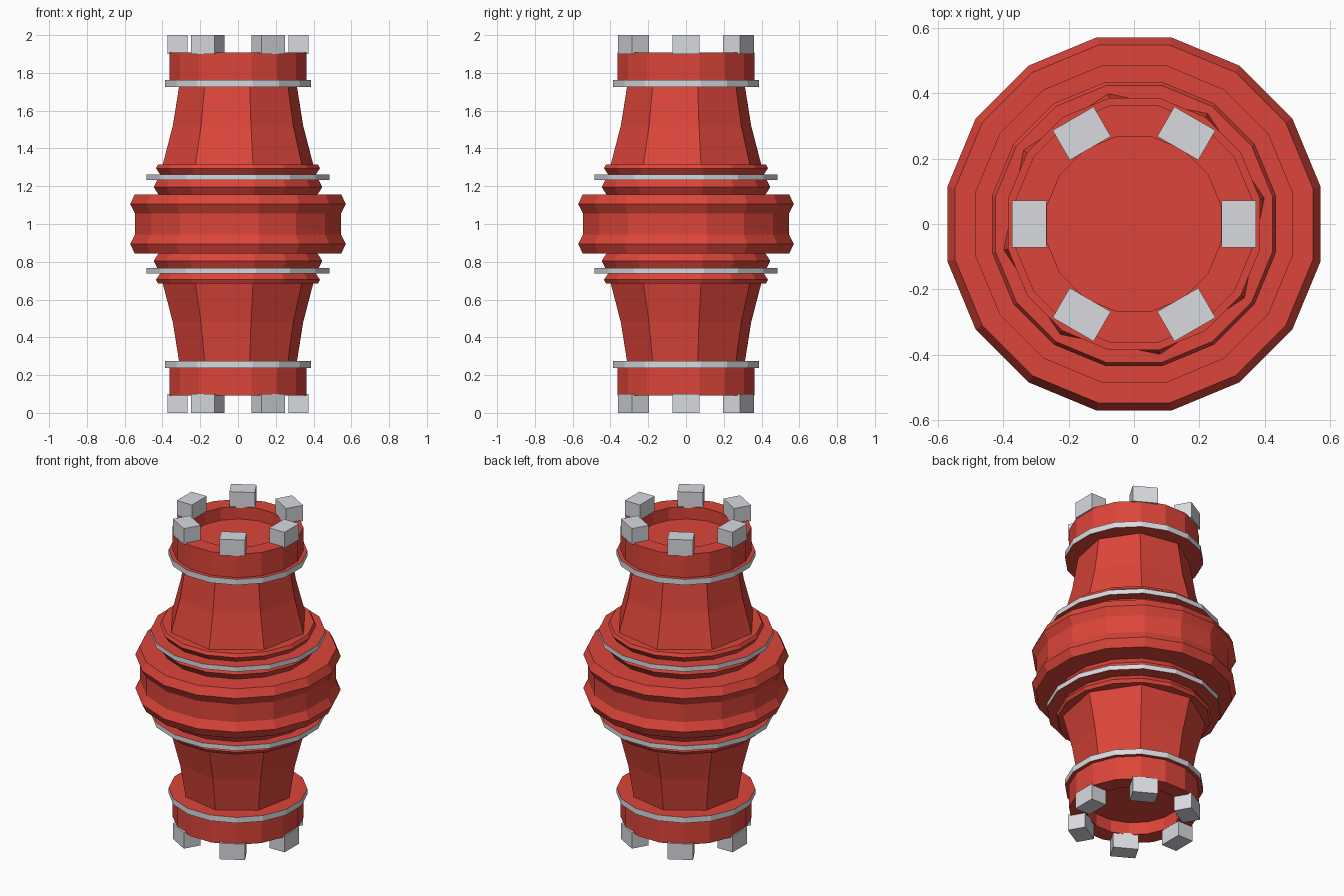
import bpy, bmesh, math
from mathutils import Matrix

cube = bpy.data.objects.get("Cube")
if cube:
    bpy.data.objects.remove(cube, do_unlink=True)


def make_material(name, rgb):
    mat = bpy.data.materials.new(name)
    mat.use_nodes = True
    mat.diffuse_color = (*rgb, 1)
    mat.node_tree.nodes["Principled BSDF"].inputs["Base Color"].default_value = (*rgb, 1)
    return mat


RED = make_material("painted red", (0.72, 0.06, 0.042))
GREY = make_material("light grey metal", (0.69, 0.70, 0.73))


def finish(name, bm, materials):
    bmesh.ops.recalc_face_normals(bm, faces=bm.faces)
    mesh = bpy.data.meshes.new(name)
    bm.to_mesh(mesh)
    bm.free()
    for mat in materials:
        mesh.materials.append(mat)
    obj = bpy.data.objects.new(name, mesh)
    bpy.context.collection.objects.link(obj)
    return obj


def lathe(name, profile, sides=16, grey_rim=False):
    """Closed faceted solid from (radius, height) points, capped at both ends."""
    bm = bmesh.new()
    offset = math.radians(11.25)
    rings = []
    for r, z in profile:
        angles = [offset + math.tau * i / sides for i in range(sides)]
        rings.append([bm.verts.new((r * math.cos(a), r * math.sin(a), z)) for a in angles])
    for low, high in zip(rings, rings[1:]):
        for i in range(sides):
            j = (i + 1) % sides
            bm.faces.new((low[i], low[j], high[j], high[i]))
    bm.faces.new(rings[0])
    bm.faces.new(rings[-1])
    bm.normal_update()
    if grey_rim:
        for f in bm.faces:
            f.material_index = 1 if abs(f.normal.z) < 0.5 else 0
    return finish(name, bm, [RED, GREY])


# Central bulge: upper half of the profile, measured from the middle, then mirrored
half = [(0.555, 0.055), (0.582, 0.105), (0.558, 0.155), (0.428, 0.155),
        (0.455, 0.195), (0.435, 0.235), (0.42, 0.262), (0.443, 0.295), (0.432, 0.315)]
lathe("central_body", [(r, 1 - h) for r, h in reversed(half)] + [(r, 1 + h) for r, h in half])


def bolts(name, z_mid):
    bm = bmesh.new()
    for i in range(6):
        place = (Matrix.Rotation(math.tau * i / 6, 4, "Z")
                 @ Matrix.Translation((0.32, 0, z_mid))
                 @ Matrix.Diagonal((0.105, 0.145, 0.1, 1)))
        bmesh.ops.create_cube(bm, size=1, matrix=place)
    return finish(name, bm, [GREY])


# Matching parts above and below the middle
for side, sign in (("upper", 1), ("lower", -1)):
    def at(points):
        return [(r, 1 + sign * h) for r, h in points]

    # Eight-sided tapering neck
    lathe(side + "_neck", at([(0.41, 0.30), (0.352, 0.52), (0.316, 0.74)]), sides=8)
    # Thin bands with a bare metal edge
    lathe(side + "_body_band", at([(0.495, 0.232), (0.495, 0.262)]), grey_rim=True)
    lathe(side + "_end_band", at([(0.393, 0.726), (0.393, 0.762)]), grey_rim=True)
    # End drum with a recessed floor
    lathe(side + "_end_drum", at([(0.37, 0.74), (0.37, 0.908), (0.272, 0.908), (0.272, 0.83)]))
    # Ring of square bolts
    bolts(side + "_bolts", 1 + sign * 0.95)
